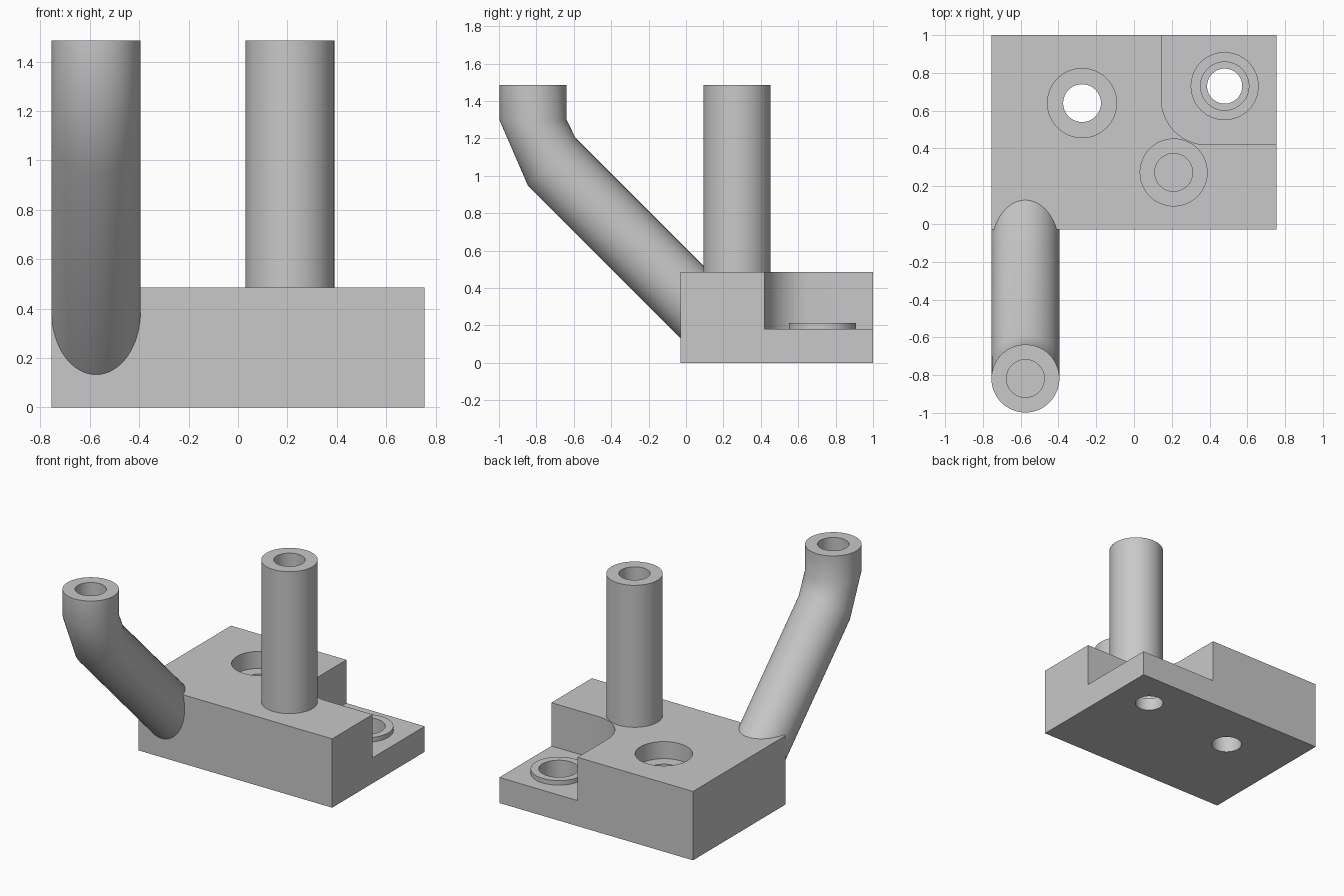
import bpy, bmesh
from math import sin, cos, pi, radians

SIDES = 64
cube = bpy.data.objects.get("Cube")
if cube:
    bpy.data.objects.remove(cube, do_unlink=True)

grey = bpy.data.materials.new("plain grey")
grey.use_nodes = True
COLOUR = (0.58, 0.58, 0.58, 1)
grey.diffuse_color = COLOUR
grey.node_tree.nodes["Principled BSDF"].inputs["Base Color"].default_value = COLOUR


def loft(name, rings):
    """Closed solid skinned through rings of equal point count."""
    bm = bmesh.new()
    loops = [[bm.verts.new(p) for p in ring] for ring in rings]
    n = len(loops[0])
    for a, b in zip(loops, loops[1:]):
        for i in range(n):
            j = (i + 1) % n
            bm.faces.new((a[i], a[j], b[j], b[i]))
    bm.faces.new(loops[0])
    bm.faces.new(loops[-1])
    bmesh.ops.recalc_face_normals(bm, faces=bm.faces)
    mesh = bpy.data.meshes.new(name)
    bm.to_mesh(mesh)
    bm.free()
    mesh.materials.append(grey)
    obj = bpy.data.objects.new(name, mesh)
    bpy.context.collection.objects.link(obj)
    return obj


def ring(x, y, z, r, tilt=0):
    """Circle tilted about the x axis."""
    t = radians(tilt)
    pts = []
    for i in range(SIDES):
        a = 2 * pi * i / SIDES
        v = r * sin(a)
        pts.append((x + r * cos(a), y + v * cos(t), z + v * sin(t)))
    return pts


def prism(name, outline, z0, z1):
    return loft(name, [[(x, y, z) for x, y in outline] for z in (z0, z1)])


def cylinder(name, x, y, r, z0, z1):
    return loft(name, [ring(x, y, z0, r), ring(x, y, z1, r)])


def activate(obj):
    bpy.ops.object.select_all(action='DESELECT')
    obj.select_set(True)
    bpy.context.view_layer.objects.active = obj


def combine(obj, tool, operation='DIFFERENCE'):
    """Apply a boolean and discard the tool."""
    mod = obj.modifiers.new("cut", 'BOOLEAN')
    mod.operation = operation
    mod.solver = 'EXACT'
    mod.object = tool
    activate(obj)
    bpy.ops.object.modifier_apply(modifier=mod.name)
    bpy.data.objects.remove(tool, do_unlink=True)


def bore(obj, x, y, r, z0, z1):
    combine(obj, cylinder("bore_cutter", x, y, r, z0, z1))


TOP, HIGH = 0.485, 1.485
R, HOLE = 0.18, 0.1

# Base block
base = prism("base_block", [(-0.755, -0.03), (0.755, -0.03), (0.755, 1), (-0.755, 1)], 0, TOP)

# Lowered corner with a rounded inside edge
f = 0.24
corner = [(0.145 + f - f * cos(a), 0.42 + f - f * sin(a))
          for a in (i * pi / 32 for i in range(17))]
corner += [(0.9, 0.42), (0.9, 1.1), (0.145, 1.1)]
combine(base, prism("corner_cutter", corner, 0.18, 0.7))

# Raised seat around the low screw hole
combine(base, cylinder("screw_seat", 0.48, 0.73, R, 0.1, 0.212), 'UNION')

# Stepped screw holes
bore(base, 0.48, 0.73, 0.128, 0.09, 0.4)
bore(base, 0.48, 0.73, 0.093, -0.1, 0.3)
bore(base, -0.275, 0.64, 0.183, 0.365, 0.7)
bore(base, -0.275, 0.64, HOLE, -0.1, 0.5)

# Upright post with blind bore
post = cylinder("upright_post", 0.21, 0.273, R, TOP - 0.05, HIGH)
bore(post, 0.21, 0.273, HOLE, HIGH - 0.3, HIGH + 0.1)

# Bent arm: rooted in the base, leaning forward, then turning upright
px, py = -0.575, -0.818
arm = loft("bent_arm", [
    ring(px, 0.132, 0.225, R, 45),
    ring(px, -0.718, 1.075, R, 45),
    ring(px, py, 1.3, R),
    ring(px, py, HIGH, R),
])
bore(arm, px, py, HOLE, HIGH - 0.28, HIGH + 0.1)

for part in (base, post, arm):
    activate(part)
    bpy.ops.object.shade_smooth_by_angle(angle=radians(30))
